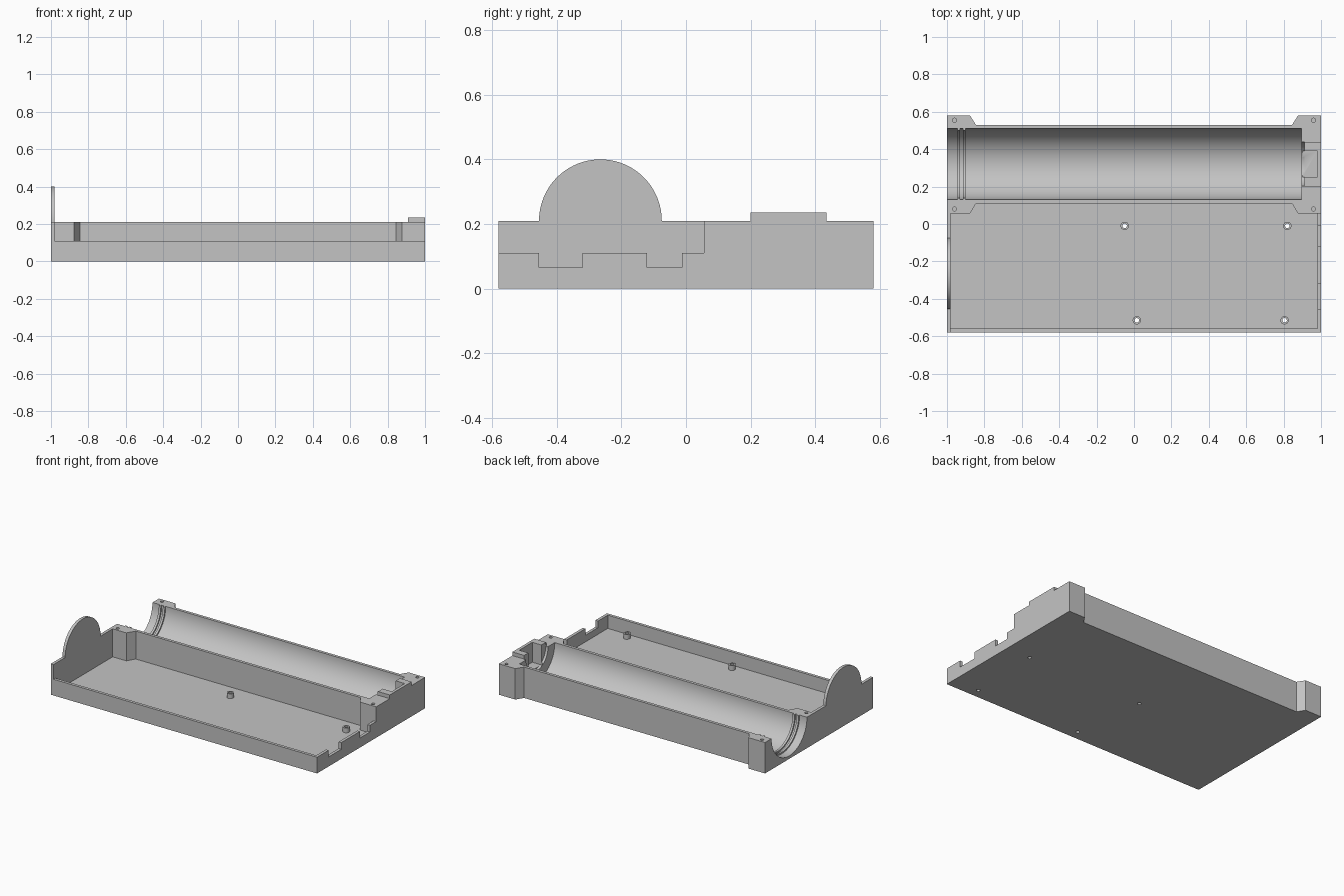
import bpy, bmesh, math

if "Cube" in bpy.data.objects:
    bpy.data.objects.remove(bpy.data.objects["Cube"])

grey = bpy.data.materials.new("plain grey")
grey.diffuse_color = (0.55, 0.55, 0.55, 1)
grey.use_nodes = True
grey.node_tree.nodes["Principled BSDF"].inputs["Base Color"].default_value = grey.diffuse_color


def make(name, bm):
    bmesh.ops.recalc_face_normals(bm, faces=bm.faces[:])
    me = bpy.data.meshes.new(name)
    bm.to_mesh(me)
    bm.free()
    me.materials.append(grey)
    ob = bpy.data.objects.new(name, me)
    bpy.context.collection.objects.link(ob)
    return ob


def prism(name, pts, a, b, axis="z"):
    """Extrude a closed outline (xy along z, or yz along x) from a to b."""
    bm = bmesh.new()
    place = (lambda p, t: (p[0], p[1], t)) if axis == "z" else (lambda p, t: (t, p[0], p[1]))
    f = bm.faces.new([bm.verts.new(place(p, a)) for p in pts])
    ext = bmesh.ops.extrude_face_region(bm, geom=[f])["geom"]
    d = (0, 0, b - a) if axis == "z" else (b - a, 0, 0)
    bmesh.ops.translate(bm, verts=[v for v in ext if isinstance(v, bmesh.types.BMVert)], vec=d)
    return make(name, bm)


def box(name, x0, x1, y0, y1, z0, z1):
    return prism(name, [(x0, y0), (x1, y0), (x1, y1), (x0, y1)], z0, z1)


def circle(cx, cy, r, n=32):
    return [(cx + r * math.cos(2 * math.pi * i / n), cy + r * math.sin(2 * math.pi * i / n))
            for i in range(n)]


def lathe_x(name, profile, cy, cz, n=96):
    """Revolve (x, radius) points around an axis parallel to x."""
    bm = bmesh.new()
    rings = [[bm.verts.new((x, cy + r * math.cos(2 * math.pi * i / n),
                            cz + r * math.sin(2 * math.pi * i / n))) for i in range(n)]
             for x, r in profile]
    for p, q in zip(rings, rings[1:]):
        for i in range(n):
            j = (i + 1) % n
            bm.faces.new((p[i], p[j], q[j], q[i]))
    bm.faces.new(rings[0])
    bm.faces.new(rings[-1])
    return make(name, bm)


def combine(target, tool, op):
    mod = target.modifiers.new(op.lower(), "BOOLEAN")
    mod.operation, mod.solver, mod.object = op, "EXACT", tool
    bpy.context.view_layer.objects.active = target
    bpy.ops.object.modifier_apply(modifier=mod.name)
    bpy.data.objects.remove(tool)


TOP, FLOOR, LOW, NOTCH = 0.21, 0.02, 0.11, 0.065

# solid body with two rear corner tabs
case = prism("case", [(-1, -.58), (1, -.58), (1, .58), (.877, .58), (.845, .53),
                      (-.845, .53), (-.877, .58), (-1, .58)], 0, TOP)

# raised collar at the right end of the trough
combine(case, box("collar", .91, 1, .2, .435, .15, .235), "UNION")

# tray hollow, leaving two inner corner tabs
combine(case, prism("tray_cutter", [(-.98, -.56), (.98, -.56), (.98, .055), (.877, .055),
                                    (.845, .11), (-.845, .11), (-.877, .055), (-.98, .055)],
                    FLOOR, .5), "DIFFERENCE")

# lowered front wall, then the notched right wall
combine(case, box("front_cutter", -.98, 1.1, -.7, -.55, LOW, .5), "DIFFERENCE")
combine(case, prism("side_cutter", [(-.7, LOW), (-.455, LOW), (-.455, NOTCH), (-.32, NOTCH),
                                    (-.32, LOW), (-.12, LOW), (-.12, NOTCH), (-.012, NOTCH),
                                    (-.012, LOW), (.055, LOW), (.055, .5), (-.7, .5)],
                    .97, 1.1, "x"), "DIFFERENCE")

# round trough with two seal ridges and a smaller bore at the right end
R, RIDGE, BORE = .19, .18, .118
combine(case, lathe_x("trough_cutter", [
    (-1.1, R), (-.945, R), (-.945, RIDGE), (-.93, RIDGE), (-.93, R), (-.915, R),
    (-.915, RIDGE), (-.9, RIDGE), (-.9, R), (.895, R), (.895, BORE), (.912, BORE)],
    .32, TOP), "DIFFERENCE")

# connector pocket behind the bore
combine(case, box("pocket_cutter", .9, .98, .25, .39, .1, .5), "DIFFERENCE")

# half disc standing on the left wall
arc = [(-.265 + .19 * math.cos(math.pi * i / 48), TOP + .19 * math.sin(math.pi * i / 48))
       for i in range(49)]
combine(case, prism("end_disc", arc + [(-.455, .15), (-.075, .15)], -1, -.98, "x"), "UNION")

# blind screw holes in the corner tabs
for x in (-.96, .96):
    for y in (.08, .555):
        combine(case, prism("tab_hole", circle(x, y, .011, 24), .1, .5), "DIFFERENCE")

# standoffs with holes through the floor
for x, y in ((-.05, -.01), (.82, -.01), (.015, -.515), (.805, -.515)):
    combine(case, prism("standoff", circle(x, y, .022), .01, .052), "UNION")
    combine(case, prism("standoff_hole", circle(x, y, .012), -.1, .2), "DIFFERENCE")

bpy.ops.object.select_all(action="DESELECT")
case.select_set(True)
bpy.context.view_layer.objects.active = case
bpy.ops.object.shade_smooth_by_angle(angle=math.radians(30))
